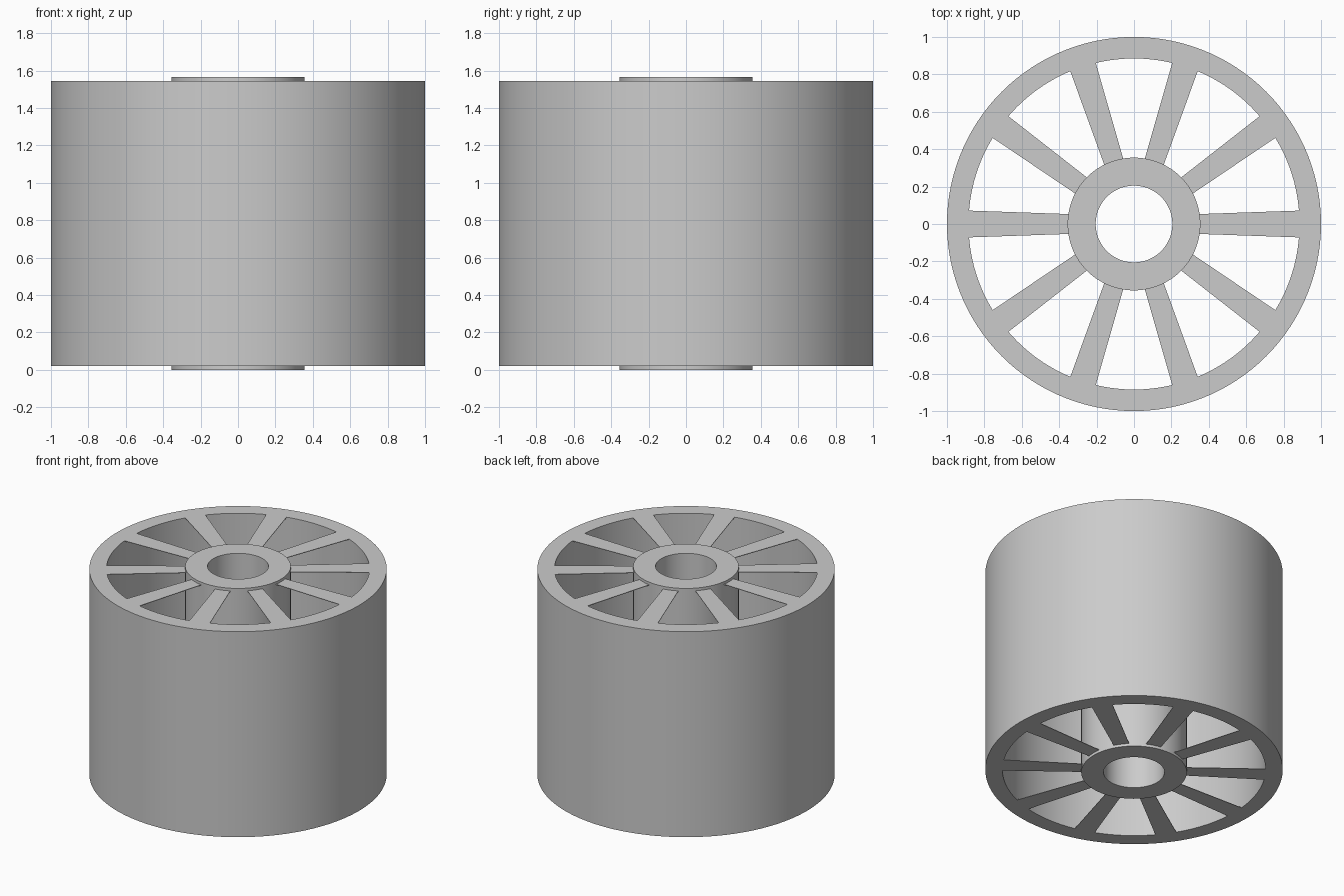
import bpy
import bmesh
from math import radians, pi
from mathutils import Matrix

cube = bpy.data.objects.get("Cube")
if cube:
    bpy.data.objects.remove(cube, do_unlink=True)

RIM_BOTTOM, RIM_TOP, HUB_TOP = 0.02, 1.545, 1.565
RIM_OUTER, RIM_INNER = 1.0, 0.885
HUB_OUTER, HUB_INNER = 0.355, 0.205
SPOKES = 10
PLATE = 0.004

grey = bpy.data.materials.new("light grey")
grey.use_nodes = True
colour = (0.6, 0.6, 0.6, 1)
grey.diffuse_color = colour
grey.node_tree.nodes["Principled BSDF"].inputs["Base Color"].default_value = colour


def finish(name, bm):
    """Turn the bmesh into a named object with smooth curved walls."""
    bmesh.ops.recalc_face_normals(bm, faces=bm.faces)
    mesh = bpy.data.meshes.new(name)
    bm.to_mesh(mesh)
    bm.free()
    mesh.materials.append(grey)
    obj = bpy.data.objects.new(name, mesh)
    bpy.context.collection.objects.link(obj)
    bpy.ops.object.select_all(action="DESELECT")
    obj.select_set(True)
    bpy.context.view_layer.objects.active = obj
    bpy.ops.object.shade_smooth_by_angle(angle=radians(30))


def tube(name, inner, outer, bottom, top, steps=120):
    """Spin a rectangular section round the z axis."""
    bm = bmesh.new()
    section = [(inner, bottom), (outer, bottom), (outer, top), (inner, top)]
    verts = [bm.verts.new((r, 0, z)) for r, z in section]
    edges = [bm.edges.new((verts[i], verts[i - 1])) for i in range(4)]
    bmesh.ops.spin(bm, geom=verts + edges, cent=(0, 0, 0), axis=(0, 0, 1),
                   angle=2 * pi, steps=steps, use_merge=True)
    bmesh.ops.remove_doubles(bm, verts=bm.verts, dist=0.0001)
    finish(name, bm)


def spoke_set(name, bottom):
    """Ring of thin tapered plates joining the hub to the rim."""
    bm = bmesh.new()
    start, end = HUB_OUTER - 0.01, RIM_INNER + 0.01
    for i in range(SPOKES):
        outline = [(start, -0.053), (end, -0.072), (end, 0.072), (start, 0.053)]
        face = bm.faces.new([bm.verts.new((x, y, bottom)) for x, y in outline])
        extruded = bmesh.ops.extrude_face_region(bm, geom=[face], use_keep_orig=True)
        raised = [v for v in extruded["geom"] if isinstance(v, bmesh.types.BMVert)]
        bmesh.ops.translate(bm, verts=raised, vec=(0, 0, PLATE))
        turn = Matrix.Rotation(2 * pi * i / SPOKES, 3, "Z")
        bmesh.ops.rotate(bm, verts=list(face.verts) + raised,
                         cent=(0, 0, 0), matrix=turn)
    finish(name, bm)


# Outer drum and central sleeve
tube("rim", RIM_INNER, RIM_OUTER, RIM_BOTTOM, RIM_TOP)
tube("hub", HUB_INNER, HUB_OUTER, 0, HUB_TOP)

# Flat spokes at both ends of the drum
spoke_set("upper_spokes", RIM_TOP - PLATE)
spoke_set("lower_spokes", RIM_BOTTOM)
